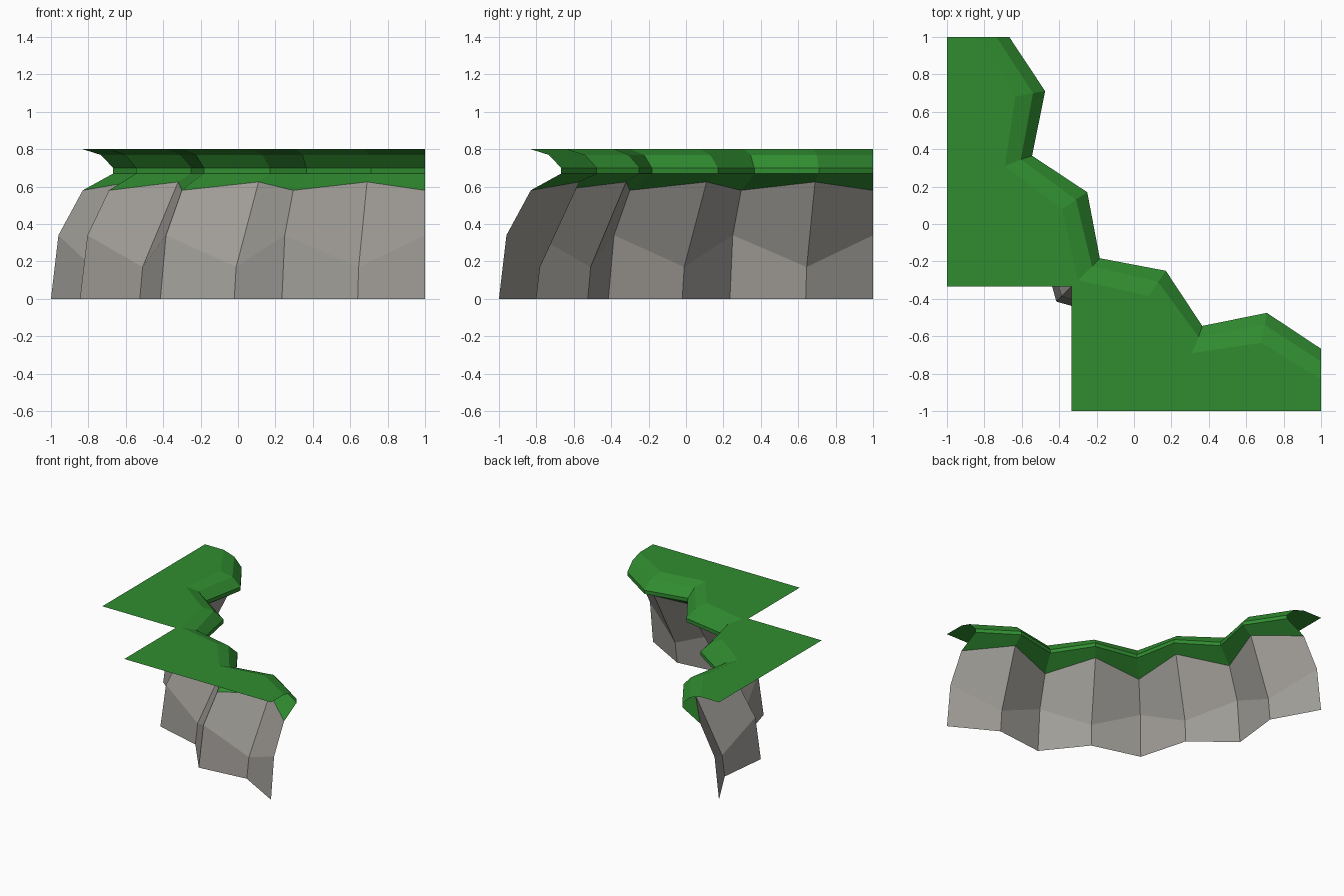
import bpy

cube = bpy.data.objects.get("Cube")
if cube:
    bpy.data.objects.remove(cube, do_unlink=True)


def material(name, rgb):
    mat = bpy.data.materials.new(name)
    mat.use_nodes = True
    colour = (*rgb, 1.0)
    mat.diffuse_color = colour
    bsdf = mat.node_tree.nodes["Principled BSDF"]
    bsdf.inputs["Base Color"].default_value = colour
    bsdf.inputs["Roughness"].default_value = 0.9
    return mat


def row(half, odd_height, even_height=None):
    """Mirror half a row across the diagonal, alternating its height."""
    if even_height is None:
        even_height = odd_height
    plan = half + [(y, x) for x, y in reversed(half[:-1])]
    return [(x, y, even_height if i % 2 else odd_height)
            for i, (x, y) in enumerate(plan)]


def mesh_object(name, verts, faces, mat):
    mesh = bpy.data.meshes.new(name)
    mesh.from_pydata(verts, [], faces)
    mesh.materials.append(mat)
    mesh.update()
    obj = bpy.data.objects.new(name, mesh)
    bpy.context.scene.collection.objects.link(obj)
    return obj


def strip(name, rows, mat):
    """Join rows, listed from the top down, with quads facing outward."""
    n = len(rows[0])
    faces = [(r * n + i, r * n + i + 1, (r + 1) * n + i + 1, (r + 1) * n + i)
             for r in range(len(rows) - 1) for i in range(n - 1)]
    return mesh_object(name, [v for line in rows for v in line], faces, mat)


grass = material("grass green", (0.03, 0.265, 0.03))
rock = material("rock grey", (0.35, 0.335, 0.31))

# Half outlines, from the back end to the middle of the corner
inner = [(-0.83, 1), (-0.635, 0.68), (-0.69, 0.31), (-0.385, 0.08), (-0.30, -0.30)]
shoulder = [(-0.735, 1), (-0.54, 0.70), (-0.605, 0.345), (-0.31, 0.13), (-0.225, -0.225)]
outer = [(-0.667, 1), (-0.475, 0.71), (-0.545, 0.365), (-0.25, 0.17), (-0.183, -0.183)]
under = [(-0.83, 1), (-0.57, 0.69), (-0.69, 0.295), (-0.32, 0.11), (-0.30, -0.30)]
middle = [(-0.96, 1), (-0.78, 0.645), (-0.805, 0.25), (-0.51, -0.01), (-0.385, -0.385)]
foot = [(-1, 1), (-0.80, 0.64), (-0.845, 0.235), (-0.525, -0.02), (-0.415, -0.415)]

top_edge = row(inner, 0.8)
rock_top = row(under, 0.58, 0.625)

# Flat grass plateau with a square notch in the inner corner
notch = -1 / 3
border = [(1, -1), (notch, -1), (notch, notch), (-1, notch), (-1, 1)]
plateau = top_edge + [(x, y, 0.8) for x, y in border]
mesh_object("grass_plateau", plateau, [tuple(reversed(range(len(plateau))))], grass)

# Overhanging grass lip
strip("grass_lip", [top_edge, row(shoulder, 0.77), row(outer, 0.70),
                    row(outer, 0.67), rock_top], grass)

# Undercut faceted rock wall
strip("rock_wall", [rock_top, row(middle, 0.34, 0.17), row(foot, 0)], rock)
